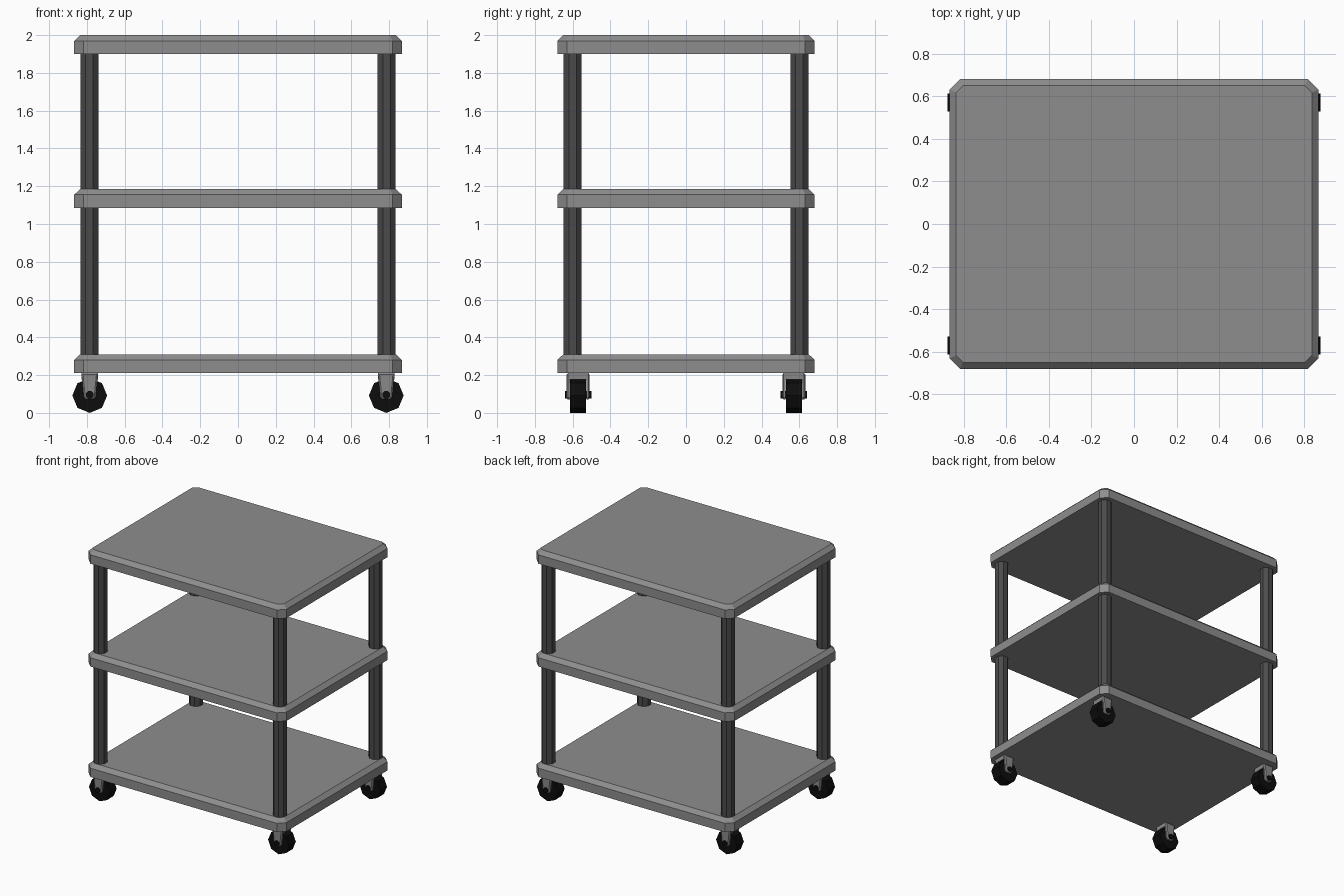
import bpy, bmesh, math
from mathutils import Vector

if "Cube" in bpy.data.objects:
    bpy.data.objects.remove(bpy.data.objects["Cube"])


def material(name, c):
    m = bpy.data.materials.new(name)
    m.diffuse_color = (c, c, c, 1)
    m.use_nodes = True
    m.node_tree.nodes["Principled BSDF"].inputs["Base Color"].default_value = m.diffuse_color
    return m


SHELF = material("shelf grey", 0.27)
POST = material("post dark grey", 0.07)
RUBBER = material("wheel black", 0.004)
FORK = material("fork grey", 0.25)


def loft(name, rings, mat):
    """Closed solid through a list of matching point rings."""
    bm = bmesh.new()
    loops = [[bm.verts.new(Vector(p)) for p in r] for r in rings]
    n = len(loops[0])
    for a, b in zip(loops, loops[1:]):
        for i in range(n):
            j = (i + 1) % n
            bm.faces.new((a[i], a[j], b[j], b[i]))
    bm.faces.new(loops[0])
    bm.faces.new(loops[-1])
    bmesh.ops.recalc_face_normals(bm, faces=bm.faces)
    me = bpy.data.meshes.new(name)
    bm.to_mesh(me)
    bm.free()
    me.materials.append(mat)
    ob = bpy.data.objects.new(name, me)
    bpy.context.collection.objects.link(ob)
    return ob


def chamfered_rect(hx, hy, c):
    return [(hx, -hy + c), (hx, hy - c), (hx - c, hy), (-hx + c, hy),
            (-hx, hy - c), (-hx, -hy + c), (-hx + c, -hy), (hx - c, -hy)]


def octagon(r, turn=0.0):
    return [(r * math.cos(turn + i * math.pi / 4), r * math.sin(turn + i * math.pi / 4))
            for i in range(8)]


def prism_y(name, profile, cx, cz, ys, mat):
    """Extrude an xz profile along y."""
    return loft(name, [[(cx + x, y, cz + z) for x, z in profile] for y in ys], mat)


# Shelves with clipped corners and a bevelled top edge
for name, z in (("bottom", 0.21), ("middle", 1.085), ("top", 1.9)):
    outer = chamfered_rect(0.867, 0.681, 0.05)
    inner = chamfered_rect(0.836, 0.65, 0.032)
    loft(name + "_shelf", [[(x, y, z) for x, y in outer],
                           [(x, y, z + 0.07) for x, y in outer],
                           [(x, y, z + 0.1) for x, y in inner]], SHELF)

# Fork leg outlines: full, and inset for the bevelled outer face
leg = [(-0.044, 0.21), (0.044, 0.21), (0.032, 0.085), (0.02, 0.07), (-0.02, 0.07), (-0.032, 0.085)]
leg_in = [(-0.035, 0.202), (0.035, 0.202), (0.024, 0.088), (0.016, 0.078), (-0.016, 0.078), (-0.024, 0.088)]

for sx, xn in ((-1, "left"), (1, "right")):
    for sy, yn in ((-1, "front"), (1, "back")):
        tag = f"{yn}_{xn}_"
        # Octagonal posts between the shelves
        for part, z0, z1 in (("lower", 0.305, 1.09), ("upper", 1.18, 1.905)):
            ring = octagon(0.0475 / math.cos(math.pi / 8), math.pi / 8)
            loft(tag + part + "_post",
                 [[(sx * 0.787 + x, sy * 0.6 + y, z) for x, y in ring] for z in (z0, z1)], POST)

        # Caster wheel, axle and fork
        cx, cy = sx * 0.785, sy * 0.571
        prism_y(tag + "wheel", octagon(0.092), cx, 0.092, (cy - 0.042, cy + 0.042), RUBBER)
        prism_y(tag + "axle", octagon(0.021, math.pi / 8), cx, 0.096, (cy - 0.07, cy + 0.07), RUBBER)
        crown = [(-0.043, 0.178), (0.043, 0.178), (0.044, 0.212), (-0.044, 0.212)]
        prism_y(tag + "fork_crown", crown, cx, 0, (cy - 0.045, cy + 0.045), FORK)
        for s, sn in ((-1, "a"), (1, "b")):
            rings = [[(cx + x, cy + s * d, z) for x, z in prof]
                     for prof, d in ((leg, 0.043), (leg, 0.054), (leg_in, 0.061))]
            loft(tag + "fork_leg_" + sn, rings, FORK)
